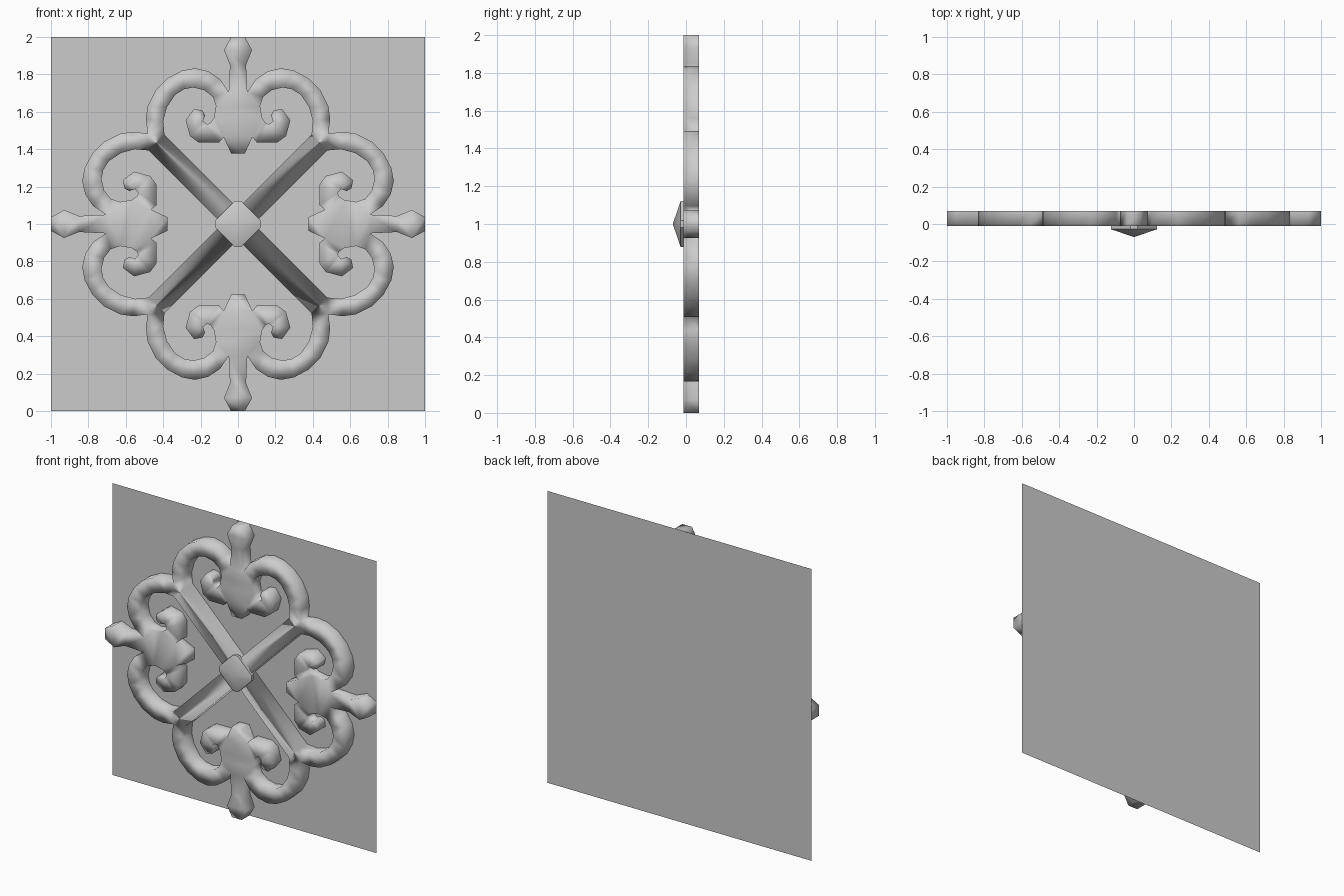
import bpy, bmesh, math

if "Cube" in bpy.data.objects:
    bpy.data.objects.remove(bpy.data.objects["Cube"])

BACK, FRONT = 0.07, -0.012   # panel plane and relief face

stone = bpy.data.materials.new("plain grey")
stone.diffuse_color = (0.6, 0.6, 0.6, 1)
stone.use_nodes = True
stone.node_tree.nodes["Principled BSDF"].inputs["Base Color"].default_value = stone.diffuse_color


def finish(bm, name):
    me = bpy.data.meshes.new(name)
    bm.to_mesh(me)
    bm.free()
    me.materials.append(stone)
    ob = bpy.data.objects.new(name, me)
    bpy.context.collection.objects.link(ob)
    return ob


def turned(p, k):
    """Rotate a profile point by k quarter turns."""
    x, z = p
    for _ in range(k):
        x, z = z, -x
    return x, z


# Backing panel: one flat sheet
bm = bmesh.new()
bm.faces.new([bm.verts.new((x, BACK, z)) for x, z in ((-1, 0), (1, 0), (1, 2), (-1, 2))])
finish(bm, "back_panel")

# Half of one arm's outer edge, from the finial tip to the notch on the diagonal
outer = [(.037, 1), (.075, .93), (.043, .85), (.05, .705), (.096, .775), (.16, .817),
         (.23, .833), (.30, .82), (.375, .78), (.44, .715), (.483, .63), (.493, .56),
         (.483, .483)]
# Half of one opening, from the centre around the scroll to the inner bud
opening = [(0, .083), (.393, .476), (.40, .55), (.38, .625), (.337, .69), (.29, .72),
           (.24, .73), (.18, .715), (.134, .68), (.118, .63), (.128, .57), (.148, .54),
           (.166, .533), (.187, .55), (.177, .58), (.19, .607), (.235, .615), (.28, .555),
           (.257, .47), (.212, .437), (.1, .437), (.077, .465), (.037, .378)]

mirror = [(-x, z) for x, z in reversed(outer)]
rim = [turned(p, k) for k in range(4) for p in (mirror + outer)[:-1]]
hole = opening + [(-x, z) for x, z in reversed(opening[1:])]
loops = [rim] + [[turned(p, k) for p in hole] for k in range(4)]

# Scroll relief: filled front face with walls running back to the panel
bm = bmesh.new()
edges = []
for loop in loops:
    vs = [bm.verts.new((x, FRONT, 1 + z)) for x, z in loop]
    edges += [bm.edges.new((vs[i - 1], vs[i])) for i in range(len(vs))]
bmesh.ops.triangle_fill(bm, edges=edges, use_beauty=True, normal=(0, -1, 0))
front = list(bm.faces)
ext = bmesh.ops.extrude_edge_only(bm, edges=[e for e in bm.edges if e.is_boundary])
for v in ext["geom"]:
    if isinstance(v, bmesh.types.BMVert):
        v.co.y = BACK
bmesh.ops.recalc_face_normals(bm, faces=bm.faces)
if front[0].normal.y > 0:
    bmesh.ops.reverse_faces(bm, faces=bm.faces)
for f in bm.faces:
    f.smooth = True
relief = finish(bm, "scroll_relief")
wn = relief.modifiers.new("soft_rim", 'WEIGHTED_NORMAL')
wn.weight = 100

# Central stud: diamond with clipped corners rising to a point
bm = bmesh.new()
ring = [turned(p, k) for k in range(4) for p in ((-.018, .123), (.018, .123))]
base = [bm.verts.new((x, -0.005, 1 + z)) for x, z in ring]
top = [bm.verts.new((x, -0.028, 1 + z)) for x, z in ring]
tip = bm.verts.new((0, -0.07, 1))
bm.faces.new(base)
for i in range(8):
    bm.faces.new((base[i - 1], base[i], top[i], top[i - 1]))
    bm.faces.new((top[i - 1], top[i], tip))
bmesh.ops.recalc_face_normals(bm, faces=bm.faces)
for f in bm.faces:
    f.smooth = len(f.verts) < 8
stud = finish(bm, "centre_stud")
bpy.context.view_layer.objects.active = stud
stud.select_set(True)
bpy.ops.object.shade_smooth_by_angle(angle=math.radians(40))
